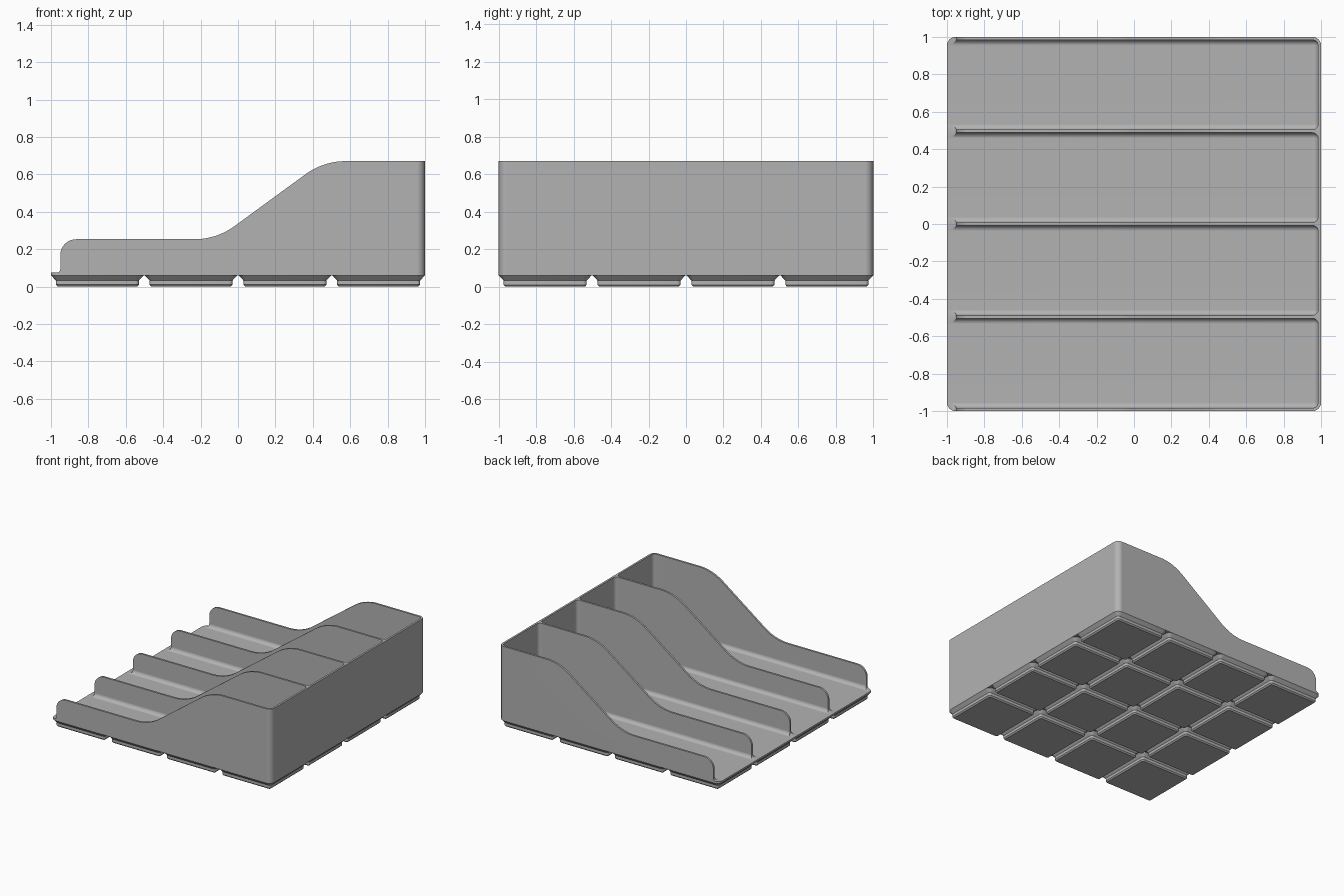
import bpy, bmesh, math
from mathutils import Vector

if "Cube" in bpy.data.objects:
    bpy.data.objects.remove(bpy.data.objects["Cube"])

# Single material
grey = bpy.data.materials.new("plain_grey")
grey.use_nodes = True
colour = (0.45, 0.45, 0.45, 1)
grey.diffuse_color = colour
grey.node_tree.nodes["Principled BSDF"].inputs["Base Color"].default_value = colour

FLOOR, HEIGHT, BASE = 0.074, 0.67, 0.06
WALL, FILLET = 0.016, 0.03


def make_object(name, bm):
    bmesh.ops.recalc_face_normals(bm, faces=bm.faces)
    mesh = bpy.data.meshes.new(name)
    bm.to_mesh(mesh)
    bm.free()
    mesh.materials.append(grey)
    obj = bpy.data.objects.new(name, mesh)
    bpy.context.collection.objects.link(obj)
    return obj


def activate(obj):
    bpy.ops.object.select_all(action="DESELECT")
    obj.select_set(True)
    bpy.context.view_layer.objects.active = obj


def smooth(obj):
    activate(obj)
    bpy.ops.object.shade_smooth_by_angle(angle=math.radians(30))


def rounded_square(half, radius, steps=6):
    points = []
    for corner in range(4):
        for i in range(steps + 1):
            a = math.pi / 2 * (corner + i / steps)
            sx = 1 if corner in (0, 3) else -1
            sy = 1 if corner < 2 else -1
            points.append((sx * (half - radius) + radius * math.cos(a),
                           sy * (half - radius) + radius * math.sin(a)))
    return points


def loft(name, levels, cap_top=True):
    """Stack rounded squares given as (z, half width, corner radius)."""
    bm = bmesh.new()
    rings = [[bm.verts.new((x, y, z)) for x, y in rounded_square(h, r)]
             for z, h, r in levels]
    for low, high in zip(rings, rings[1:]):
        for i in range(len(low)):
            j = (i + 1) % len(low)
            bm.faces.new((low[i], low[j], high[j], high[i]))
    bm.faces.new(rings[0][::-1])
    if cap_top:
        bm.faces.new(rings[-1])
    return make_object(name, bm)


def fillet_path(corners, steps=12):
    """Round each (x, z, radius) corner of an open path with an arc."""
    path = [Vector(corners[0][:2])]
    for before, here, after in zip(corners, corners[1:], corners[2:]):
        p, r = Vector(here[:2]), here[2]
        u = (Vector(before[:2]) - p).normalized()
        v = (Vector(after[:2]) - p).normalized()
        half = u.angle(v) / 2
        centre = p + (u + v).normalized() * r / math.sin(half)
        start = p + u * r / math.tan(half) - centre
        end = p + v * r / math.tan(half) - centre
        sweep = math.pi - 2 * half
        for i in range(steps + 1):
            t = i / steps
            path.append(centre + (start * math.sin((1 - t) * sweep)
                                  + end * math.sin(t * sweep)) / math.sin(sweep))
    path.append(Vector(corners[-1][:2]))
    return path


def cut(target, cutter):
    cutter.hide_render = True
    mod = target.modifiers.new("cut", "BOOLEAN")
    mod.operation, mod.solver, mod.object = "DIFFERENCE", "EXACT", cutter
    activate(target)
    bpy.ops.object.modifier_apply(modifier=mod.name)
    bpy.data.objects.remove(cutter)


def pocket(y_centre, width):
    """Compartment cutter with rounded floor edges and rounded rear corners."""
    bm = bmesh.new()
    bmesh.ops.create_cube(bm, size=1)
    x0, x1, z1 = -1.2, 1 - WALL, 1
    for v in bm.verts:
        v.co = (x1 if v.co.x > 0 else x0, y_centre + v.co.y * width,
                z1 if v.co.z > 0 else FLOOR)
    edges = []
    for e in bm.edges:
        mid = (e.verts[0].co + e.verts[1].co) / 2
        if mid.x > x0 + 0.1 and mid.z < z1 - 0.1:
            edges.append(e)
    bmesh.ops.bevel(bm, geom=edges, offset=FILLET, segments=6,
                    profile=0.5, affect="EDGES")
    return make_object("pocket_cutter", bm)


# Bin body: rounded block with four long compartments
body = loft("divided_bin", [(BASE, 1, 0.045), (HEIGHT, 1, 0.045)])
pitch = (2 - WALL) / 4
for i in range(4):
    cut(body, pocket((i - 1.5) * pitch, pitch - WALL))

# Sloped outline shared by all the walls
low = FLOOR + 0.0005
high = HEIGHT + 0.0005
outline = fillet_path([(-1.2, low, 0), (-0.95, low, 0.02), (-0.95, 0.253, 0.085),
                       (-0.115, 0.253, 0.36), (0.457, high, 0.36), (1.2, high, 0)])
outline += [Vector((1.2, 1)), Vector((-1.2, 1))]
bm = bmesh.new()
side = bm.faces.new([bm.verts.new((p.x, -1.2, p.y)) for p in outline])
grown = bmesh.ops.extrude_face_region(bm, geom=[side])["geom"]
bmesh.ops.translate(bm, vec=(0, 2.4, 0),
                    verts=[g for g in grown if isinstance(g, bmesh.types.BMVert)])
cut(body, make_object("outline_cutter", bm))
smooth(body)
weighted = body.modifiers.new("clean_shading", "WEIGHTED_NORMAL")
weighted.keep_sharp = True

# Stepped feet in a four by four grid
foot = loft("foot", [(0, 0.2125, 0.01), (0.01, 0.222, 0.019),
                     (0.033, 0.222, 0.019), (BASE, 0.2478, 0.045)], cap_top=False)
smooth(foot)
for row in range(4):
    for column in range(4):
        part = foot
        if row or column:
            part = foot.copy()
            bpy.context.collection.objects.link(part)
        part.name = f"foot_{row + 1}_{column + 1}"
        part.location = ((column - 1.5) * 0.5015, (row - 1.5) * 0.5015, 0)
